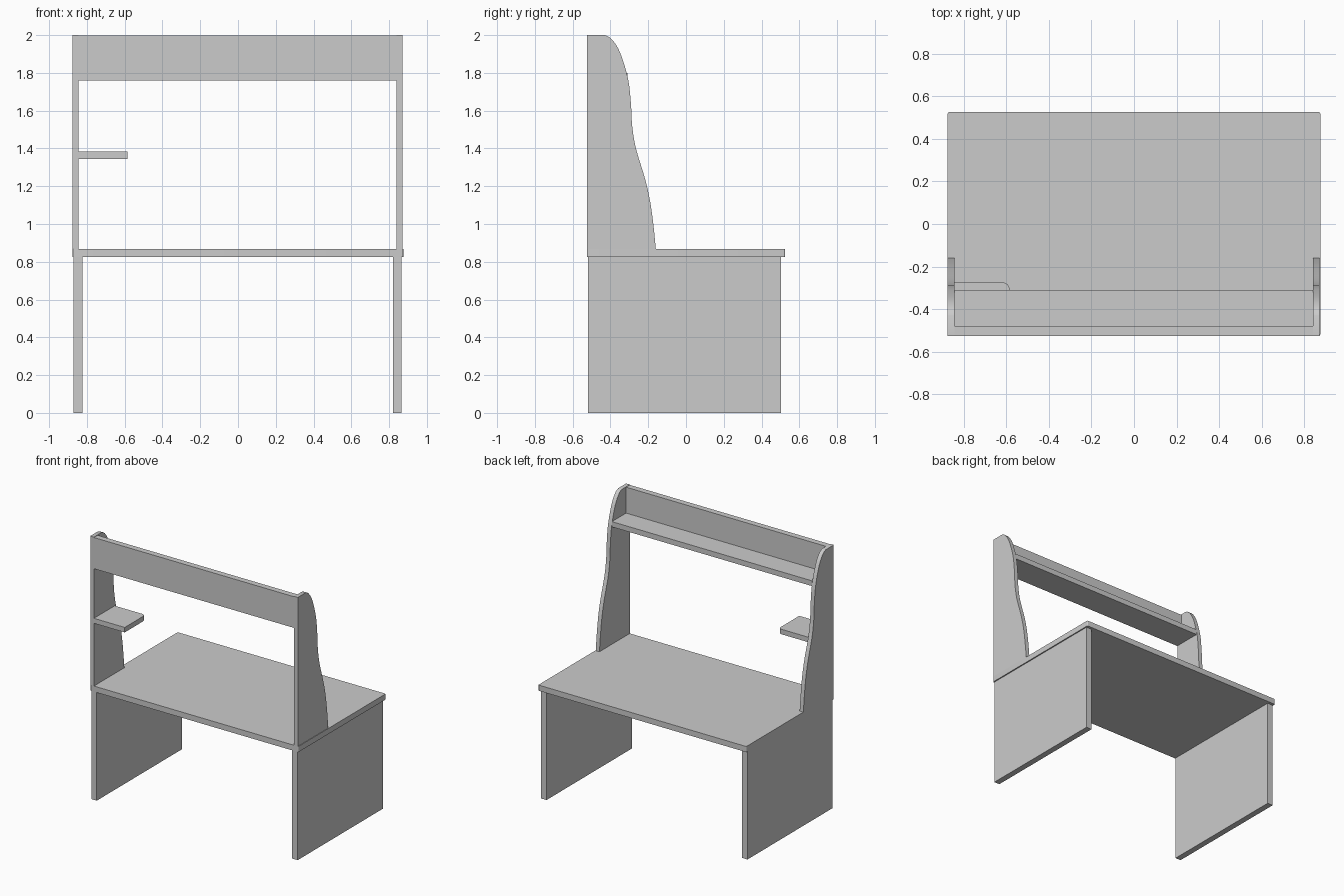
import bpy, bmesh, math
from mathutils import Vector

if "Cube" in bpy.data.objects:
    bpy.data.objects.remove(bpy.data.objects["Cube"])


def prism(name, outline, offset):
    """Solid made by pushing a planar outline along an offset vector."""
    bm = bmesh.new()
    face = bm.faces.new([bm.verts.new(p) for p in outline])
    out = bmesh.ops.extrude_face_region(bm, geom=[face])
    moved = [v for v in out["geom"] if isinstance(v, bmesh.types.BMVert)]
    bmesh.ops.translate(bm, verts=moved, vec=offset)
    bmesh.ops.recalc_face_normals(bm, faces=bm.faces)
    mesh = bpy.data.meshes.new(name)
    bm.to_mesh(mesh)
    bm.free()
    obj = bpy.data.objects.new(name, mesh)
    bpy.context.collection.objects.link(obj)
    bpy.ops.object.select_all(action='DESELECT')
    obj.select_set(True)
    bpy.context.view_layer.objects.active = obj
    bpy.ops.object.shade_smooth_by_angle(angle=math.radians(30))
    return obj


def board(name, x0, x1, y0, y1, z0, z1, radii=(0, 0, 0, 0)):
    """Flat board; radii round its corners, anticlockwise from (x0, y0)."""
    corners = [(x0, y0, 1, 1), (x1, y0, -1, 1), (x1, y1, -1, -1), (x0, y1, 1, -1)]
    pts = []
    for i, ((x, y, sx, sy), r) in enumerate(zip(corners, radii)):
        if r == 0:
            pts.append((x, y, z0))
            continue
        for k in range(7):
            a = math.pi + (i + k / 6) * math.pi / 2
            pts.append((x + sx * r + r * math.cos(a), y + sy * r + r * math.sin(a), z0))
    return prism(name, pts, (0, 0, z1 - z0))


def smooth_path(pts, steps=4):
    """Catmull-Rom curve through the points."""
    p = [Vector(q) for q in pts]
    p = [p[0]] + p + [p[-1]]
    out = []
    for a, b, c, d in zip(p, p[1:], p[2:], p[3:]):
        for k in range(steps):
            t = k / steps
            out.append(0.5 * (2 * b + (c - a) * t + (2 * a - 5 * b + 4 * c - d) * t ** 2
                              + (3 * b - a - 3 * c + d) * t ** 3))
    return out + [p[-1]]


# Desk: top with slightly eased corners and two full-depth panel legs
board("desk_top", -0.875, 0.875, -0.525, 0.525, 0.825, 0.868, (0.008,) * 4)
board("left_leg", -0.87, -0.824, -0.52, 0.504, 0, 0.825)
board("right_leg", 0.82, 0.866, -0.52, 0.504, 0, 0.825)

# Hutch sides with a wavy free edge
edge = smooth_path([(-0.43, 2.0), (-0.395, 1.98), (-0.35, 1.91), (-0.307, 1.77),
                    (-0.291, 1.63), (-0.285, 1.52), (-0.265, 1.40), (-0.217, 1.24),
                    (-0.19, 1.12), (-0.172, 0.99), (-0.16, 0.868)])
profile = [(-0.525, 0.868), (-0.525, 2.0)] + [tuple(p) for p in edge]
for name, x in (("left_hutch_side", -0.875), ("right_hutch_side", 0.84)):
    prism(name, [(x, y, z) for y, z in profile], (0.031, 0, 0))

# Upper panel and the long shelf along its bottom edge
board("hutch_panel", -0.844, 0.84, -0.525, -0.48, 1.76, 1.997)
board("long_shelf", -0.844, 0.84, -0.48, -0.31, 1.76, 1.80)

# Small side shelf with one rounded corner
board("small_shelf", -0.844, -0.585, -0.525, -0.275, 1.345, 1.383, (0, 0, 0.03, 0))
